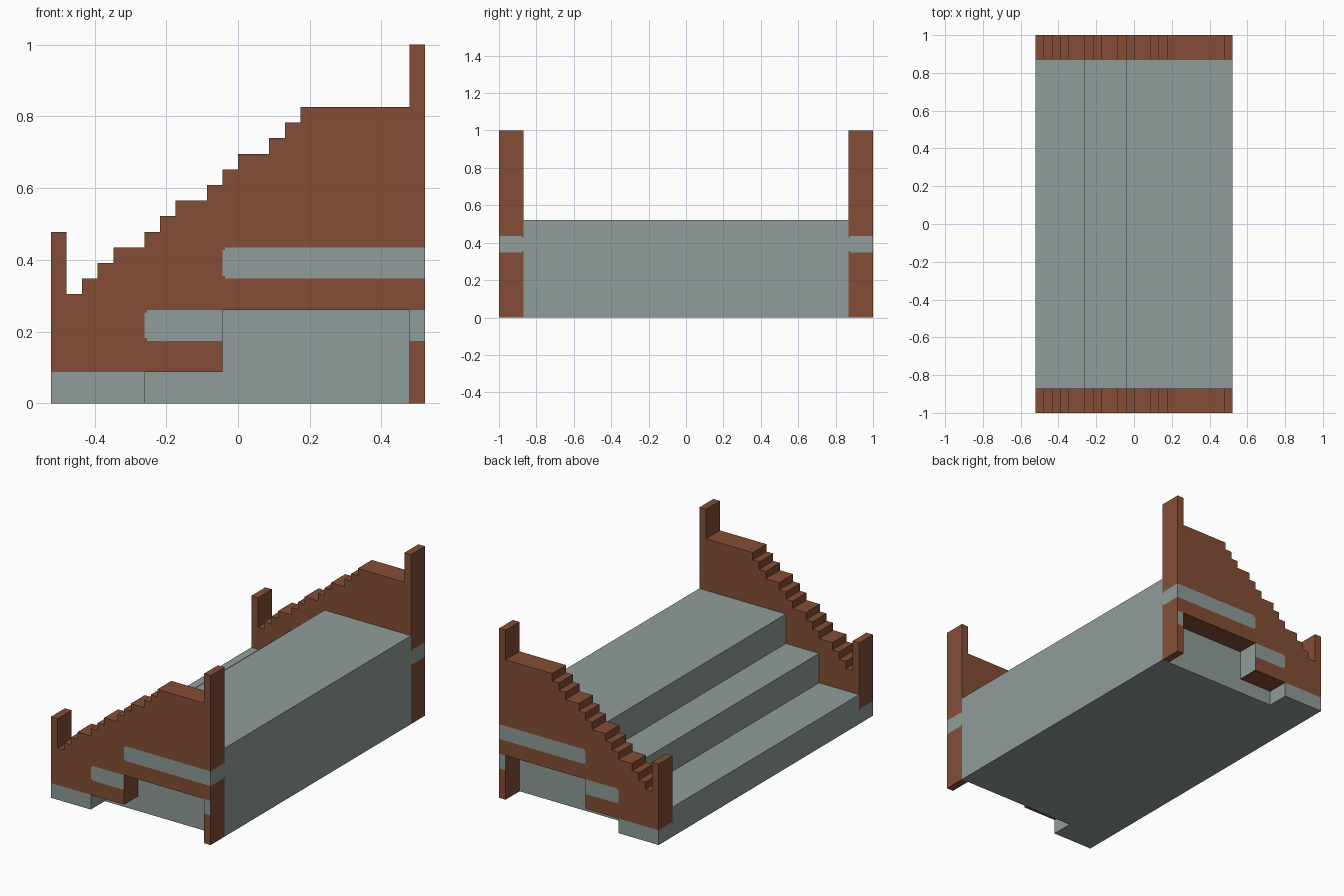
import bpy, bmesh
from mathutils import Vector

U = 1 / 23          # building module
NOTCH = 0.18        # clipped corner of the inlaid bands, in modules

if "Cube" in bpy.data.objects:
    bpy.data.objects.remove(bpy.data.objects["Cube"], do_unlink=True)


def material(name, rgb):
    m = bpy.data.materials.new(name)
    m.use_nodes = True
    m.diffuse_color = (*rgb, 1)
    m.node_tree.nodes["Principled BSDF"].inputs["Base Color"].default_value = (*rgb, 1)
    return m


brown = material("brown wood", (0.231, 0.076, 0.036))
grey = material("grey stone", (0.278, 0.335, 0.320))


def prism(profile, y0, y1):
    """Extrude an x-z profile along y."""
    bm = bmesh.new()
    face = bm.faces.new([bm.verts.new((x, y0, z)) for x, z in profile])
    ext = bmesh.ops.extrude_face_region(bm, geom=[face])
    moved = [v for v in ext["geom"] if isinstance(v, bmesh.types.BMVert)]
    bmesh.ops.translate(bm, verts=moved, vec=(0, y1 - y0, 0))
    bmesh.ops.recalc_face_normals(bm, faces=bm.faces)
    return bm


def finish(bm, name, mats):
    bmesh.ops.scale(bm, vec=(U, U, U), verts=bm.verts)
    me = bpy.data.meshes.new(name)
    bm.to_mesh(me)
    bm.free()
    for m in mats:
        me.materials.append(m)
    ob = bpy.data.objects.new(name, me)
    bpy.context.collection.objects.link(ob)


# Three broad stone steps
steps = [(-12, 0), (-12, 4), (-6, 4), (-6, 8), (-1, 8), (-1, 12), (12, 12), (12, 0)]
finish(prism(steps, -20, 20), "stone_steps", [grey])

# Side wall outline: underside, tall post, stepped rail, short post
wall = [(-12, 0), (-6, 0), (-6, 2), (-1, 2), (-1, 6), (11, 6), (11, 0), (12, 0),
        (12, 23), (11, 23), (11, 19)]
z = 19
for x in (4, 3, 2, 0, -1, -2, -4, -5, -6, -8, -9, -10):
    wall += [(x, z), (x, z - 1)]
    z -= 1
wall += [(-11, z), (-11, 11), (-12, 11)]


def band(a, b, start, z0):
    """Inside a two-module-high band whose starting corners are clipped."""
    near_edge = abs(b - z0 - 1) > 1 - NOTCH
    return z0 < b < z0 + 2 and a > start + (NOTCH if near_edge else 0)


def is_stone(c, n, side):
    depth = c.y * side
    if n.y * side > 0.5:                                  # outer face
        return (band(c.x, c.z, -6, 4) or band(c.x, c.z, -1, 8)
                or (c.x < -6 and c.z < 2))
    if n.y * side < -0.5:                                 # inner face
        return False
    if n.x > 0.5 and c.x > 11.9:                          # end of tall post
        return band(depth, c.z, 20, 8)
    if c.x < -5.9 and c.z < 2:                            # wall foot
        return depth > 20 + NOTCH or c.z < 2 - NOTCH
    return side > 0 and n.x > 0.5 and abs(c.x + 1) < 0.01 and c.z < 6


for side, name in ((-1, "front_wall"), (1, "back_wall")):
    bm = prism(wall, side * 20, side * 23)
    bmesh.ops.triangulate(bm, faces=bm.faces)
    cuts = [((0, 0, 1), h) for h in (2 - NOTCH, 2)]
    for z0 in (4, 8):
        cuts += [((0, 0, 1), z0 + d) for d in (0, NOTCH, 2 - NOTCH, 2)]
    cuts += [((1, 0, 0), s + d) for s in (-6, -1) for d in (0, NOTCH)]
    cuts.append(((0, 1, 0), side * (20 + NOTCH)))
    for axis, d in cuts:
        bmesh.ops.bisect_plane(bm, geom=bm.verts[:] + bm.edges[:] + bm.faces[:],
                               dist=1e-4, plane_co=Vector(axis) * d, plane_no=axis)
    bm.normal_update()
    for f in bm.faces:
        f.material_index = int(is_stone(f.calc_center_median(), f.normal, side))
    # Merge the cut pieces back into clean flat areas of one colour
    bmesh.ops.dissolve_limit(bm, angle_limit=0.01, verts=bm.verts[:],
                             edges=bm.edges[:], delimit={'MATERIAL'})
    finish(bm, name, [brown, grey])
